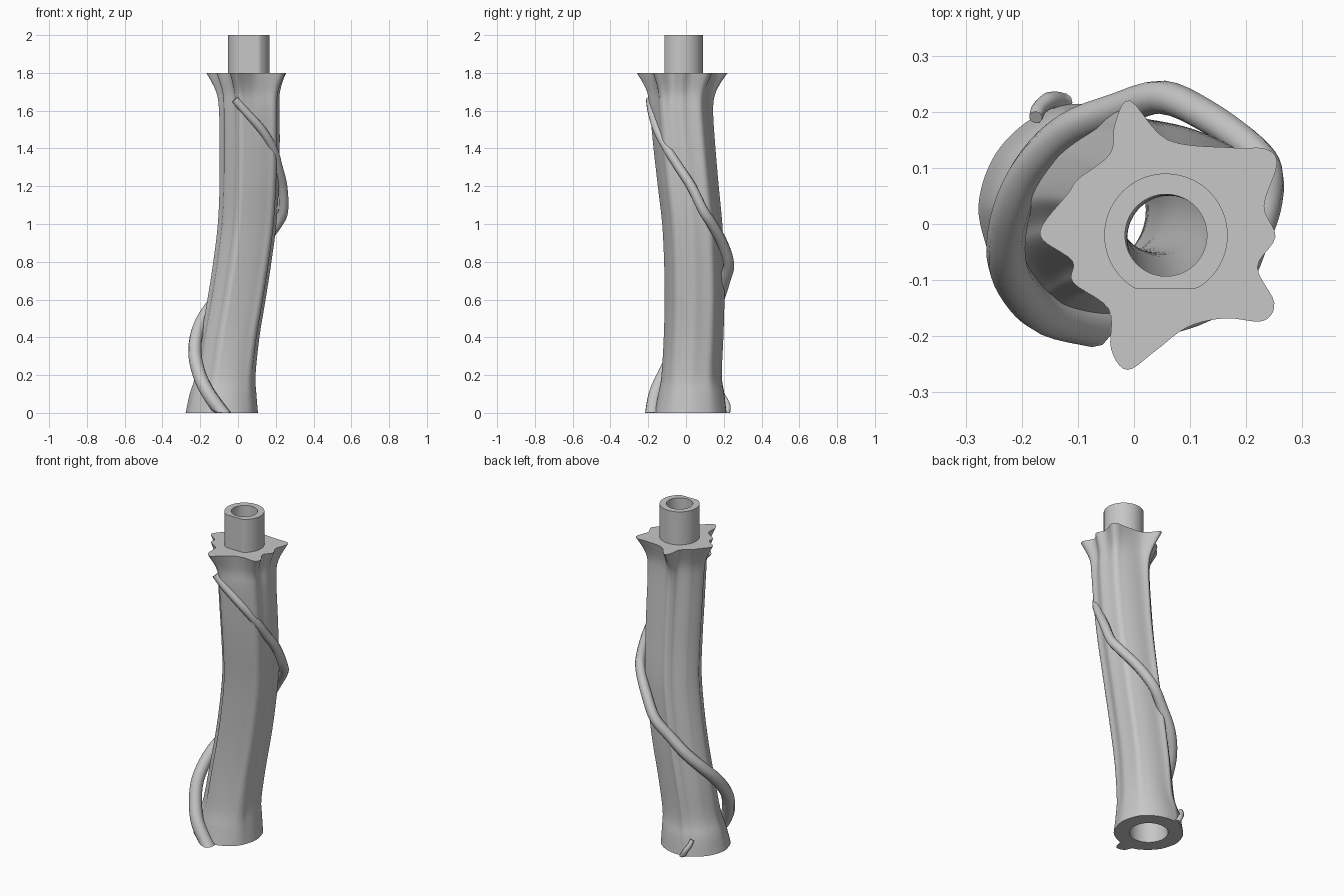
import bpy, bmesh, math
from mathutils import Vector

cube = bpy.data.objects.get("Cube")
if cube:
    bpy.data.objects.remove(cube, do_unlink=True)

GREY = (0.57, 0.57, 0.57, 1)
mat = bpy.data.materials.new("plain grey")
mat.use_nodes = True
mat.diffuse_color = GREY
mat.node_tree.nodes["Principled BSDF"].inputs["Base Color"].default_value = GREY


def smooth_path(points, steps, closed=False):
    """Catmull-Rom interpolation of tuples of any length."""
    p = [Vector(q) for q in points]
    n = len(p)
    get = (lambda i: p[i % n]) if closed else (lambda i: p[max(0, min(n - 1, i))])
    out = []
    for i in range(n if closed else n - 1):
        a, b, c, d = (get(i + k) for k in (-1, 0, 1, 2))
        for s in range(steps):
            t = s / steps
            out.append(b + (c - a) * (t / 2) + (a * 2 - b * 5 + c * 4 - d) * (t * t / 2)
                       + (b * 3 - a - c * 3 + d) * (t ** 3 / 2))
    return out if closed else out + [p[-1]]


def finish(obj, angle):
    obj.data.materials.clear()
    obj.data.materials.append(mat)
    bpy.ops.object.select_all(action="DESELECT")
    obj.select_set(True)
    bpy.context.view_layer.objects.active = obj
    bpy.ops.object.shade_smooth_by_angle(angle=math.radians(angle))


# Lobed outline of the flared top, clockwise from the back lobe
OUTLINE = [(-.007, .22), (.06, .15), (.175, .136), (.234, .134), (.255, .107), (.232, .032),
           (.252, -.023), (.22, -.077), (.25, -.14), (.229, -.173), (.162, -.168), (.095, -.184),
           (.037, -.227), (-.012, -.26), (-.041, -.223), (-.045, -.152), (-.109, -.104),
           (-.11, -.066), (-.162, -.029), (-.162, 0), (-.118, .054), (-.1, .08),
           (-.043, .125), (-.034, .179)]
TOP = Vector((.057, -.02))
lobes = [q - TOP for q in smooth_path(OUTLINE, 5, closed=True)]
dirs = [q.normalized() for q in lobes]
mean = sum(q.length for q in lobes) / len(lobes)

# Trunk stations: height, centre x, centre y, mean radius, lobe strength
STATIONS = [(0, -.085, .025, .191, .06), (.1, -.078, .029, .176, .1), (.2, -.064, .03, .158, .2),
            (.4, -.038, .04, .153, .3), (.6, -.004, .045, .152, .34), (.8, .027, .042, .152, .34),
            (1.0, .052, .033, .153, .34), (1.2, .063, .012, .155, .34), (1.4, .066, -.008, .157, .36),
            (1.6, .065, -.024, .158, .43), (1.7, .061, -.024, .165, .64), (1.8, TOP.x, TOP.y, mean, 1)]
stations = smooth_path(STATIONS, 4)

# Trunk and pipe: outside, flared top, pipe, then back down the bore
rings = []
for z, cx, cy, r, k in stations:
    rings.append([(cx + d.x * r * (1 + k * (q.length / mean - 1)),
                   cy + d.y * r * (1 + k * (q.length / mean - 1)), z)
                  for q, d in zip(lobes, dirs)])
PIPE, FLAT = .11, -.115
for z in (1.8, 2):
    rings.append([(TOP.x + d.x * PIPE, max(FLAT, TOP.y + d.y * PIPE), z) for d in dirs])
bore = [(2, TOP.x, TOP.y)] + [tuple(s)[:3] for s in reversed(stations)]
for z, cx, cy in bore:
    r = .106 - .033 * min(z / 1.8, 1)
    rings.append([(cx + d.x * r, cy + d.y * r, z) for d in dirs])

bm = bmesh.new()
loops = [[bm.verts.new(c) for c in ring] for ring in rings]
n = len(dirs)
for a, b in zip(loops, loops[1:] + loops[:1]):
    for i in range(n):
        j = (i + 1) % n
        bm.faces.new((a[i], a[j], b[j], b[i]))
bmesh.ops.recalc_face_normals(bm, faces=bm.faces)
mesh = bpy.data.meshes.new("trunk")
bm.to_mesh(mesh)
bm.free()
trunk = bpy.data.objects.new("trunk", mesh)
bpy.context.collection.objects.link(trunk)
finish(trunk, 40)


def vine(name, points, r0, r1):
    """Tapered round stem along a path, cut level with the ground."""
    path = smooth_path(points, 4)
    curve = bpy.data.curves.new(name, "CURVE")
    curve.dimensions = "3D"
    curve.bevel_depth = 1
    curve.bevel_resolution = 3
    curve.use_fill_caps = True
    spline = curve.splines.new("POLY")
    spline.points.add(len(path) - 1)
    for i, (pt, co) in enumerate(zip(spline.points, path)):
        pt.co = (*co, 1)
        pt.radius = r0 + (r1 - r0) * i / (len(path) - 1)
    obj = bpy.data.objects.new(name, curve)
    bpy.context.collection.objects.link(obj)
    bpy.ops.object.select_all(action="DESELECT")
    obj.select_set(True)
    bpy.context.view_layer.objects.active = obj
    bpy.ops.object.convert(target="MESH")
    obj = bpy.context.view_layer.objects.active
    for v in obj.data.vertices:
        v.co.z = max(v.co.z, 0)
    finish(obj, 50)


# Climbing vine winding once round the trunk
vine("climbing_vine",
     [(-.068, -.182, -.02), (-.155, -.162, .1), (-.203, -.118, .2), (-.228, -.06, .31),
      (-.218, .025, .42), (-.18, .105, .51), (-.115, .168, .6), (-.03, .203, .7),
      (.05, .226, .79), (.13, .192, .9), (.207, .137, 1), (.239, .092, 1.07), (.236, .028, 1.2),
      (.213, -.037, 1.3), (.185, -.1, 1.4), (.125, -.152, 1.5), (.035, -.182, 1.6),
      (-.016, -.191, 1.66)], .038, .021)

# Short broken shoot at the back of the base
vine("short_shoot", [(-.125, .216, -.01), (-.148, .221, .035), (-.168, .207, .07),
                     (-.175, .19, .1)], .017, .012)
